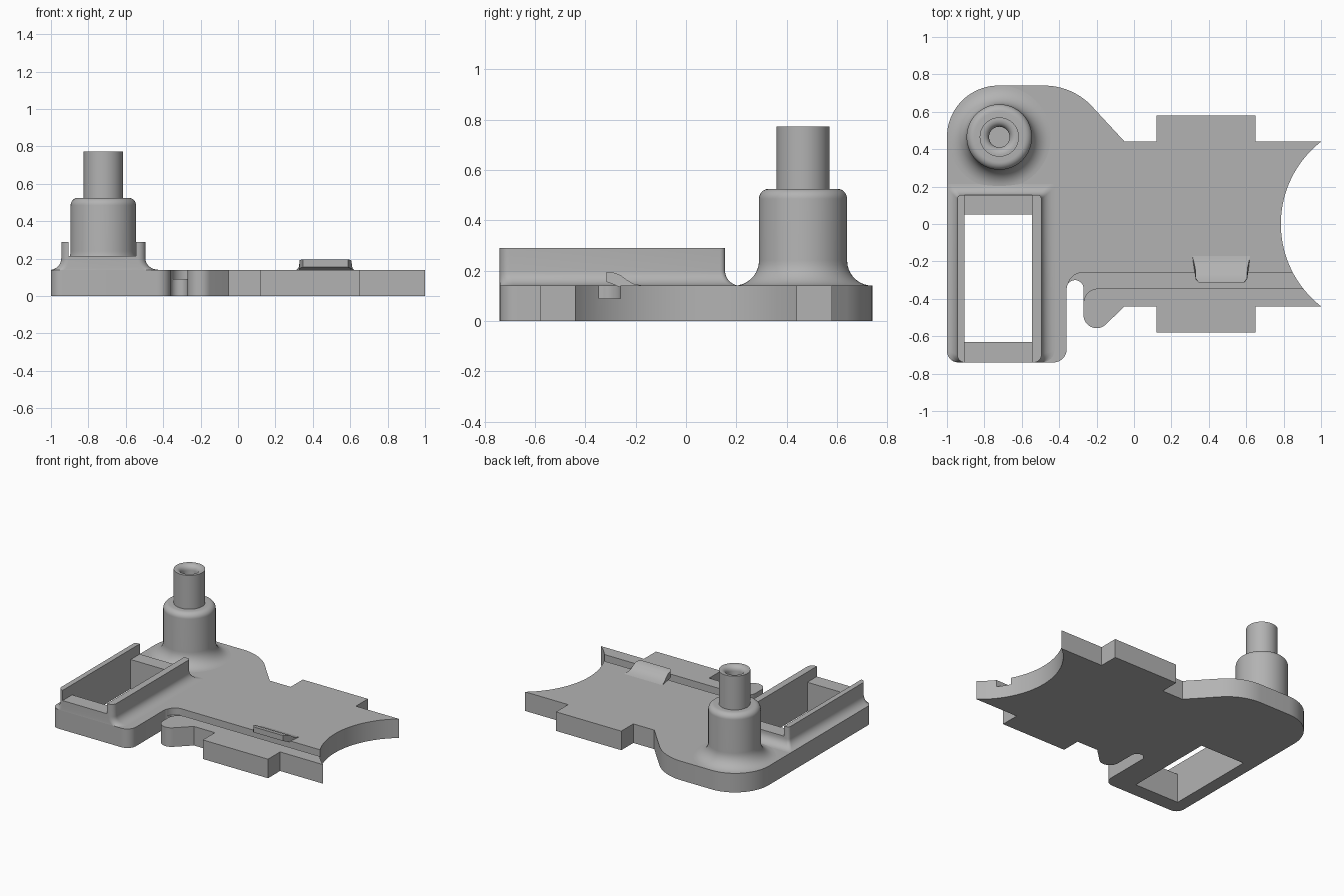
import bpy
import bmesh
import math

cube = bpy.data.objects.get("Cube")
if cube:
    bpy.data.objects.remove(cube, do_unlink=True)

# One grey plastic for the whole bracket
grey = bpy.data.materials.new("plain grey")
grey.use_nodes = True
colour = (0.45, 0.45, 0.45, 1)
grey.diffuse_color = colour
grey.node_tree.nodes["Principled BSDF"].inputs["Base Color"].default_value = colour


def arc(cx, cy, r, a0, a1, n=10):
    """Points on an arc, angles in degrees."""
    angles = [math.radians(a0 + (a1 - a0) * i / n) for i in range(n + 1)]
    return [(cx + r * math.cos(a), cy + r * math.sin(a)) for a in angles]


def loft(name, rings):
    """Closed solid skinned through rings with equal point counts."""
    bm = bmesh.new()
    loops = [[bm.verts.new(p) for p in ring] for ring in rings]
    n = len(loops[0])
    for a, b in zip(loops, loops[1:]):
        for i in range(n):
            j = (i + 1) % n
            bm.faces.new((a[i], a[j], b[j], b[i]))
    bm.faces.new(loops[0][::-1])
    bm.faces.new(loops[-1])
    bmesh.ops.recalc_face_normals(bm, faces=bm.faces)
    mesh = bpy.data.meshes.new(name)
    bm.to_mesh(mesh)
    bm.free()
    mesh.materials.append(grey)
    ob = bpy.data.objects.new(name, mesh)
    bpy.context.collection.objects.link(ob)
    return ob


def prism(name, outline, z0, z1):
    return loft(name, [[(x, y, z) for x, y in outline] for z in (z0, z1)])


def box(name, x0, x1, y0, y1, z0, z1):
    return prism(name, [(x0, y0), (x1, y0), (x1, y1), (x0, y1)], z0, z1)


def activate(ob):
    bpy.ops.object.select_all(action='DESELECT')
    ob.select_set(True)
    bpy.context.view_layer.objects.active = ob


def cut(ob, cutter):
    """Subtract the cutter and discard it."""
    cutter.hide_render = True
    mod = ob.modifiers.new("cut", 'BOOLEAN')
    mod.operation = 'DIFFERENCE'
    mod.solver = 'EXACT'
    mod.object = cutter
    activate(ob)
    bpy.ops.object.modifier_apply(modifier=mod.name)
    bpy.data.objects.remove(cutter, do_unlink=True)


def smooth(ob):
    activate(ob)
    bpy.ops.object.shade_smooth_by_angle(angle=math.radians(30))


TOP = 0.14          # top of the base plate
HOLE = (-0.907, -0.545, -0.63, 0.05)

# Base plate: outline with slot, lobe, side tabs and concave end
outline = (
    arc(-0.94, -0.68, 0.06, 180, 270)
    + arc(-0.43, -0.67, 0.07, 270, 360)
    + arc(-0.315, -0.345, 0.045, 180, 0, 14)
    + arc(-0.2, -0.487, 0.07, 180, 315, 14)
    + [(-0.05, -0.44), (0.12, -0.44), (0.12, -0.58), (0.65, -0.58), (0.65, -0.44)]
    + arc(1.343, 0, 0.558, 232.06, 127.94, 32)
    + [(0.65, 0.44), (0.65, 0.58), (0.12, 0.58), (0.12, 0.44), (-0.05, 0.44)]
    + arc(-0.48, 0.39, 0.35, 45, 90, 12)
    + arc(-0.725, 0.465, 0.275, 90, 180, 20)
)
plate = prism("base_plate", outline, 0, TOP)
cut(plate, box("window_cutter", *HOLE, -0.1, 0.5))

# Shallow wire channel running from the slot to the concave end
channel = (
    [(1.1, -0.26)]
    + arc(-0.275, -0.34, 0.08, 90, 180)
    + [(-0.34, -0.43)]
    + arc(-0.19, -0.425, 0.08, 180, 90)
    + [(1.1, -0.345)]
)
cut(plate, prism("channel_cutter", channel, 0.09, 0.3))
smooth(plate)

# Raised frame with a concave skirt on three sides, flush at the front
R = 0.06


def frame_ring(d, z):
    x0, x1, y0, y1 = -0.945 - min(d, 0.055), -0.495 + d * 1.2, -0.74, 0.155 + d
    r = 0.04 + d * 0.5
    pts = (arc(x0 + r, y0 + r, r, 180, 270, 8) + arc(x1 - r, y0 + r, r, 270, 360, 8)
           + arc(x1 - 0.02, y1 - 0.02, 0.02, 0, 90, 4)
           + arc(x0 + 0.02, y1 - 0.02, 0.02, 90, 180, 4))
    return [(x, y, z) for x, y in pts]


skirt = []
for i in range(9):
    a = math.radians(90 * i / 8)
    skirt.append(frame_ring(R * (1 - math.sin(a)), TOP + R * (1 - math.cos(a))))
frame = loft("raised_frame", skirt + [frame_ring(0, 0.29)])
cut(frame, box("window_cutter", *HOLE, -0.1, 0.5))
# End bars sit lower than the two side walls
cut(frame, box("end_bar_cutter", HOLE[0], HOLE[1], -0.9, 0.4, 0.215, 0.5))
smooth(frame)

# Stepped post: flared foot, rounded shoulder, pin with a countersunk bore
profile = (
    [(0.275 - 0.1 * math.sin(math.radians(t)),
      TOP + 0.1 * (1 - math.cos(math.radians(t)))) for t in range(0, 91, 10)]
    + arc(0.135, 0.485, 0.04, 0, 90, 8)
    + [(0.105, 0.525), (0.105, 0.773), (0.092, 0.773)]
    + arc(0.092, 0.736, 0.037, 90, 180, 6)
    + [(0.055, 0.55)]
)
SEG = 64
rings = [[(-0.72 + r * math.cos(2 * math.pi * i / SEG),
           0.465 + r * math.sin(2 * math.pi * i / SEG), z) for i in range(SEG)]
         for r, z in profile]
smooth(loft("stepped_post", rings))

# Hooked clip overhanging the channel: (y, z, half width)
clip = [(-0.265, 0.135, 0.138), (-0.295, 0.148, 0.138), (-0.315, 0.155, 0.12),
        (-0.315, 0.195, 0.12), (-0.29, 0.193, 0.138), (-0.26, 0.182, 0.138),
        (-0.235, 0.163, 0.14), (-0.21, 0.148, 0.145), (-0.17, 0.14, 0.155),
        (-0.17, 0.135, 0.155)]
smooth(loft("cable_clip", [[(0.467 + s * w, y, z) for y, z, w in clip] for s in (-1, 1)]))
